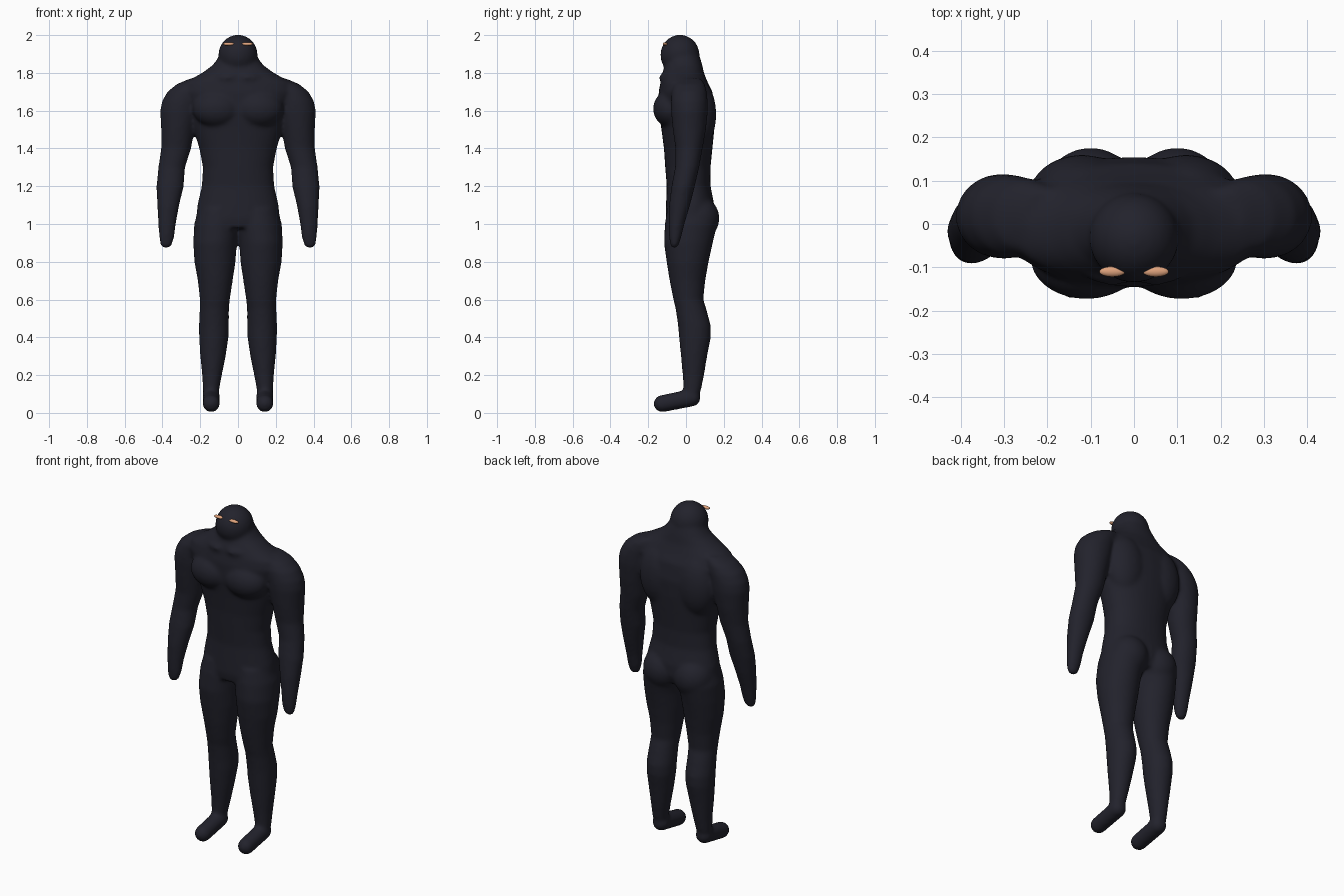
import bpy
import bmesh
import math
from mathutils import Matrix, Vector

if "Cube" in bpy.data.objects:
    bpy.data.objects.remove(bpy.data.objects["Cube"], do_unlink=True)

SIDES = 32


def make_material(name, colour):
    mat = bpy.data.materials.new(name)
    mat.use_nodes = True
    mat.diffuse_color = colour
    shader = next(n for n in mat.node_tree.nodes if n.type == "BSDF_PRINCIPLED")
    shader.inputs["Base Color"].default_value = colour
    shader.inputs["Roughness"].default_value = 0.7
    return mat


def signed_power(value, power):
    return math.copysign(abs(value) ** power, value)


def loft(bm, rows, side=1, squareness=2.0):
    """Stack oval rings; each row is height, x range and y range."""
    rings = []
    for z, x0, x1, y0, y1 in rows:
        ring = []
        for i in range(SIDES):
            angle = math.tau * i / SIDES
            u = signed_power(math.cos(angle), 2 / squareness)
            v = signed_power(math.sin(angle), 2 / squareness)
            x = (x0 + x1) / 2 + u * (x1 - x0) / 2
            y = (y0 + y1) / 2 + v * (y1 - y0) / 2
            ring.append(bm.verts.new((side * x, y, z)))
        rings.append(ring)
    faces = [bm.faces.new(rings[0]), bm.faces.new(rings[-1])]
    for low, high in zip(rings, rings[1:]):
        for i in range(SIDES):
            j = (i + 1) % SIDES
            faces.append(bm.faces.new((low[i], low[j], high[j], high[i])))
    bmesh.ops.recalc_face_normals(bm, faces=faces)


def ellipsoid(bm, centre, radii):
    matrix = Matrix.Translation(centre) @ Matrix.Diagonal((*radii, 1))
    return bmesh.ops.create_uvsphere(
        bm, u_segments=SIDES, v_segments=SIDES // 2, radius=1, matrix=matrix)["verts"]


def capsule(bm, start, end, start_radius, end_radius):
    """Tapered rod with round ends, as a chain of overlapping balls."""
    steps = 8
    for i in range(steps + 1):
        t = i / steps
        radius = start_radius + (end_radius - start_radius) * t
        ellipsoid(bm, Vector(start).lerp(Vector(end), t), (radius,) * 3)


def finish(bm, name, mat):
    mesh = bpy.data.meshes.new(name)
    bm.to_mesh(mesh)
    bm.free()
    mesh.materials.append(mat)
    obj = bpy.data.objects.new(name, mesh)
    bpy.context.collection.objects.link(obj)
    for face in mesh.polygons:
        face.use_smooth = True
    return obj


suit = make_material("dark_navy", (0.016, 0.016, 0.025, 1))
glow = make_material("warm_tan", (0.73, 0.36, 0.2, 1))

# Torso: half width, front and back at each height, from hips to neck
torso = [
    (0.98, .2, -.1, .13), (1.03, .222, -.108, .15), (1.1, .215, -.106, .15),
    (1.2, .192, -.102, .13), (1.3, .186, -.11, .13), (1.4, .205, -.117, .14),
    (1.5, .235, -.13, .15), (1.6, .26, -.145, .155), (1.7, .3, -.145, .14),
    (1.75, .28, -.135, .115), (1.8, .19, -.125, .095), (1.84, .135, -.11, .087),
    (1.88, .105, -.1, .075), (1.91, .09, -.09, .06),
]
# Leg: height, inner and outer x, front and back y
leg = [
    (.08, .1, .185, -.01, .06), (.12, .1, .186, -.013, .08),
    (.2, .085, .19, -.018, .096), (.3, .065, .2, -.027, .112),
    (.4, .05, .206, -.037, .132), (.46, .048, .207, -.042, .132),
    (.55, .048, .203, -.055, .108), (.6, .043, .202, -.067, .092),
    (.7, .028, .213, -.087, .102), (.8, .013, .231, -.103, .12),
    (.9, .006, .237, -.117, .142), (1, -.01, .232, -.112, .165),
    (1.08, -.01, .21, -.1, .15),
]
# Arm: the same layout, from fingertips to shoulder
arm = [
    (.872, .365, .4, -.075, -.05), (.89, .349, .411, -.084, -.038),
    (.93, .337, .418, -.09, -.025), (1, .329, .422, -.092, -.008),
    (1.1, .311, .428, -.09, .022), (1.2, .287, .432, -.077, .047),
    (1.3, .28, .422, -.058, .07), (1.4, .248, .407, -.056, .088),
    (1.5, .23, .407, -.07, .106), (1.6, .2, .412, -.08, .116),
    (1.65, .19, .402, -.08, .115), (1.7, .17, .374, -.076, .11),
    (1.74, .16, .325, -.065, .1), (1.77, .15, .255, -.04, .08),
]

body = bmesh.new()
loft(body, [(z, -w, w, f, b) for z, w, f, b in torso], squareness=2.2)
ellipsoid(body, (0, -.032, 1.895), (.104, .104, .107))  # head
for side in (-1, 1):
    loft(body, leg, side)
    loft(body, arm, side)
    capsule(body, (side * .142, .03, .08), (side * .142, -.126, .049), .047, .046)  # foot
    ellipsoid(body, (side * .11, -.08, 1.61), (.13, .094, .1))  # chest muscle
    ellipsoid(body, (side * .1, .06, 1.03), (.115, .117, .12))  # buttock
    ellipsoid(body, (side * .12, .07, 1.58), (.12, .09, .18))  # shoulder blade
    ellipsoid(body, (side * .05, -.09, 1.775), (.08, .052, .03))  # collarbone

# Fuse the parts into one soft skin
figure = finish(body, "body", suit)
remesh = figure.modifiers.new("fuse", "REMESH")
remesh.mode = "VOXEL"
remesh.voxel_size = 0.01
remesh.use_smooth_shade = True
soften = figure.modifiers.new("soften", "SMOOTH")
soften.factor = 0.5
soften.iterations = 10

# Eyes: thin almond slivers set across the face
for side, label in ((1, "left"), (-1, "right")):
    eye = bmesh.new()
    ellipsoid(eye, (side * .05, -.11, 1.953), (.03, .012, .009))
    finish(eye, label + "_eye", glow)
